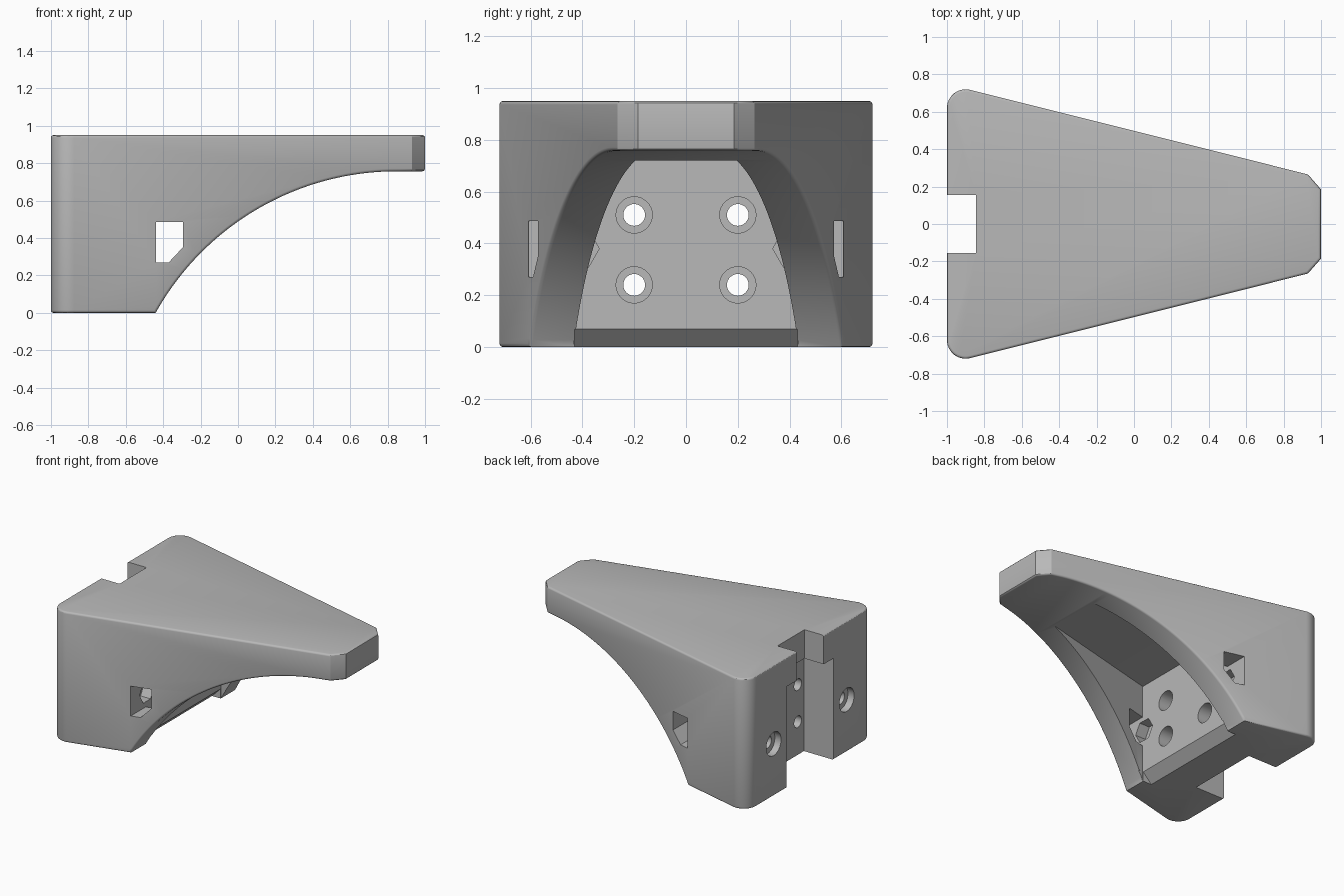
import bpy, bmesh, math

if "Cube" in bpy.data.objects:
    bpy.data.objects.remove(bpy.data.objects["Cube"], do_unlink=True)

grey = bpy.data.materials.new("plain grey")
grey.use_nodes = True
grey.diffuse_color = (0.48, 0.48, 0.48, 1)
grey.node_tree.nodes["Principled BSDF"].inputs["Base Color"].default_value = (0.48, 0.48, 0.48, 1)


def prism(name, pts, axis, lo, hi):
    """Extrude a 2D outline along an axis."""
    place = {"x": lambda u, v, t: (t, u, v),
             "y": lambda u, v, t: (u, t, v),
             "z": lambda u, v, t: (u, v, t)}[axis]
    bm = bmesh.new()
    rings = [[bm.verts.new(place(u, v, t)) for u, v in pts] for t in (lo, hi)]
    for ring in rings:
        bm.faces.new(ring)
    n = len(pts)
    for i in range(n):
        j = (i + 1) % n
        bm.faces.new((rings[0][i], rings[0][j], rings[1][j], rings[1][i]))
    bmesh.ops.recalc_face_normals(bm, faces=bm.faces)
    mesh = bpy.data.meshes.new(name)
    bm.to_mesh(mesh)
    bm.free()
    mesh.materials.append(grey)
    obj = bpy.data.objects.new(name, mesh)
    bpy.context.collection.objects.link(obj)
    return obj


def arc(cx, cy, r, a0, a1, n):
    angles = [math.radians(a0 + (a1 - a0) * i / n) for i in range(n + 1)]
    return [(cx + r * math.cos(a), cy + r * math.sin(a)) for a in angles]


def rect(u0, u1, v0, v1):
    return [(u0, v0), (u1, v0), (u1, v1), (u0, v1)]


def apply(obj, mod):
    bpy.context.view_layer.objects.active = obj
    bpy.ops.object.modifier_apply(modifier=mod.name)


def cut(obj, pts, axis, lo, hi):
    cutter = prism("cutter", pts, axis, lo, hi)
    cutter.hide_render = True
    mod = obj.modifiers.new("cut", "BOOLEAN")
    mod.operation = "DIFFERENCE"
    mod.solver = "EXACT"
    mod.object = cutter
    apply(obj, mod)
    bpy.data.objects.remove(cutter, do_unlink=True)


def hole(obj, y, z, r, lo, hi, sides=32):
    cut(obj, arc(y, z, r, 0, 360 - 360 / sides, sides - 1), "x", lo, hi)


# Tapered block with rounded back corners and a chamfered tip
half = arc(-0.9, 0.62, 0.1, 180, 76, 12) + [(0.93, 0.265), (1.0, 0.185)]
outline = half + [(x, -y) for x, y in reversed(half)]
body = prism("bracket_body", outline, "z", 0, 0.95)

# Arched underside
cut(body, arc(0.85, -0.721, 1.478, 155, 90, 48) + [(1.2, 0.757), (1.2, -0.096)], "y", -1, 1)

# Softened outer edges
bevel = body.modifiers.new("soft_edges", "BEVEL")
bevel.width = 0.014
bevel.segments = 3
bevel.limit_method = "ANGLE"
bevel.angle_limit = math.radians(65)
apply(body, bevel)

# Hollow between the side walls, with a sloped lip at the bottom
cut(body, [(-0.44, -0.435), (0.9, -0.101), (0.9, 0.101), (-0.44, 0.435)], "z", -0.1, 0.72)
cut(body, [(-0.44, 0.07), (-0.56, -0.05), (-0.4, -0.05), (-0.4, 0.07)], "y", -0.43, 0.43)

# Mounting slot in the back and the narrower notch above it
cut(body, rect(-0.27, 0.27, -0.1, 0.74), "x", -1.1, -0.76)
cut(body, rect(-0.155, 0.155, 0.7, 1.1), "x", -1.1, -0.845)

# Side windows
cut(body, [(-0.438, 0.27), (-0.37, 0.27), (-0.295, 0.35), (-0.295, 0.487), (-0.438, 0.487)],
    "y", -1, 1)

for side in (-1, 1):
    # Counterbored mounting holes
    for z in (0.24, 0.51):
        hole(body, side * 0.2, z, 0.042, -0.9, -0.3)
        hole(body, side * 0.2, z, 0.07, -0.55, -0.3)
    # Side screw holes with a recess behind and a hexagonal nut pocket in front
    hole(body, side * 0.42, 0.38, 0.045, -1.1, -0.4)
    hole(body, side * 0.42, 0.38, 0.085, -1.1, -0.95)
    hole(body, side * 0.42, 0.38, 0.085, -0.52, -0.4, 6)

bpy.ops.object.select_all(action="DESELECT")
body.select_set(True)
bpy.context.view_layer.objects.active = body
bpy.ops.object.shade_smooth_by_angle(angle=math.radians(30))
